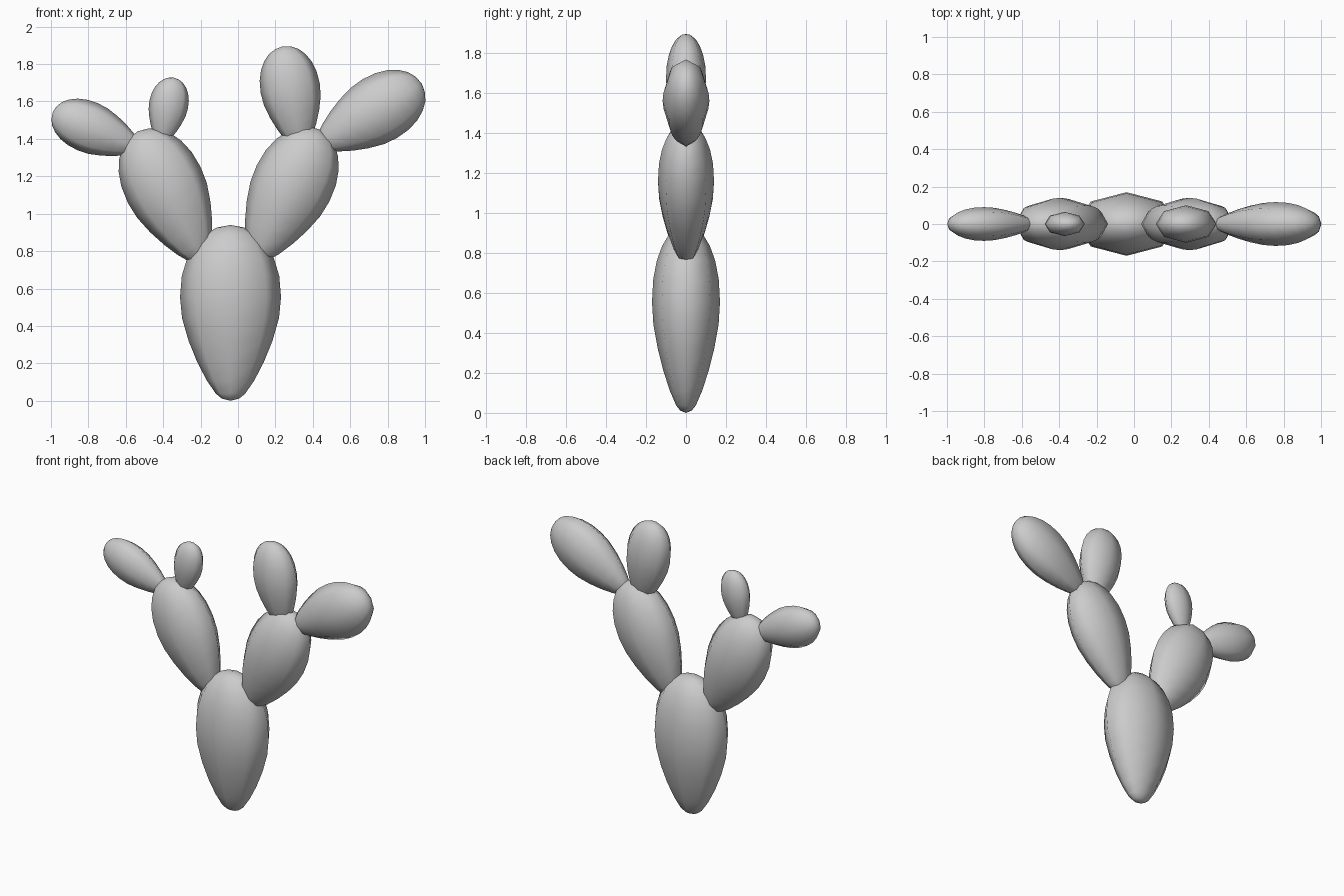
import bpy, bmesh, math

if "Cube" in bpy.data.objects:
    bpy.data.objects.remove(bpy.data.objects["Cube"])

SIDES = 8
# Egg-shaped pad outline: (fraction along length, fraction of half width)
PROFILE = [(0.012, 0.17), (0.04, 0.29), (0.115, 0.47), (0.22, 0.66), (0.34, 0.83),
           (0.47, 0.96), (0.59, 1.0), (0.71, 0.965), (0.81, 0.86), (0.89, 0.70),
           (0.95, 0.50), (0.985, 0.27)]


def pad(name, base, tip, half_w, half_t):
    """Flattened egg lofted from base to tip in the x-z plane."""
    dx, dz = tip[0] - base[0], tip[1] - base[1]
    length = math.hypot(dx, dz)
    ux, uz = dx / length, dz / length
    bm = bmesh.new()

    def point(u, v, w):
        return bm.verts.new((base[0] + ux * w + uz * u, v, base[1] + uz * w - ux * u))

    rings = []
    for t, r in PROFILE:
        rings.append([point(half_w * r * math.cos(2 * math.pi * i / SIDES),
                            half_t * r * math.sin(2 * math.pi * i / SIDES),
                            t * length) for i in range(SIDES)])
    bottom, top = point(0, 0, 0), point(0, 0, length)
    for i in range(SIDES):
        j = (i + 1) % SIDES
        bm.faces.new((bottom, rings[0][j], rings[0][i]))
        bm.faces.new((top, rings[-1][i], rings[-1][j]))
        for a, b in zip(rings, rings[1:]):
            bm.faces.new((a[i], a[j], b[j], b[i]))
    bmesh.ops.recalc_face_normals(bm, faces=bm.faces)
    for f in bm.faces:
        f.smooth = True
    mesh = bpy.data.meshes.new(name)
    bm.to_mesh(mesh)
    bm.free()
    obj = bpy.data.objects.new(name, mesh)
    bpy.context.collection.objects.link(obj)
    return obj


# Trunk pad
pad("trunk_pad", (-0.04, 0.0), (-0.04, 0.94), 0.27, 0.17)
# Middle pads
pad("left_middle_pad", (-0.19, 0.744), (-0.537, 1.44), 0.217, 0.14)
pad("right_middle_pad", (0.09, 0.75), (0.437, 1.45), 0.217, 0.14)
# Upper pads
pad("left_outer_pad", (-0.53, 1.349), (-0.99, 1.544), 0.137, 0.09)
pad("left_upper_pad", (-0.412, 1.375), (-0.342, 1.727), 0.105, 0.065)
pad("right_upper_pad", (0.336, 1.346), (0.24, 1.895), 0.16, 0.10)
pad("right_outer_pad", (0.432, 1.369), (0.983, 1.695), 0.182, 0.117)
